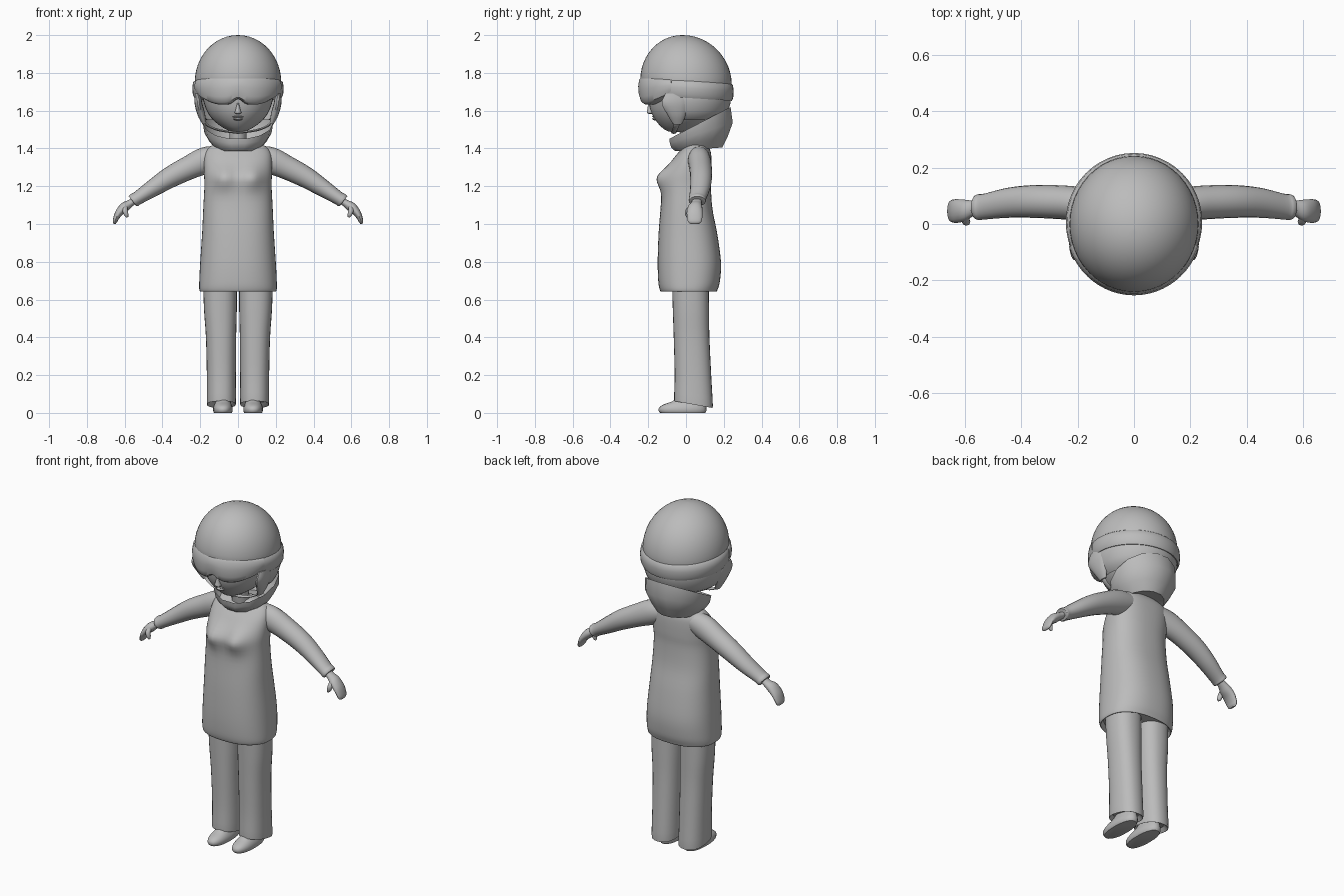
import bpy, bmesh, math
from mathutils import Vector as V

grey = bpy.data.materials.new("plain grey")
grey.diffuse_color = (0.5, 0.5, 0.5, 1)


def finish(name, bm, angle=50):
    bmesh.ops.remove_doubles(bm, verts=bm.verts, dist=1e-5)
    bmesh.ops.recalc_face_normals(bm, faces=bm.faces)
    me = bpy.data.meshes.new(name)
    bm.to_mesh(me)
    bm.free()
    me.materials.append(grey)
    ob = bpy.data.objects.new(name, me)
    bpy.context.collection.objects.link(ob)
    bpy.ops.object.select_all(action='DESELECT')
    ob.select_set(True)
    bpy.context.view_layer.objects.active = ob
    bpy.ops.object.shade_smooth_by_angle(angle=math.radians(angle))
    return ob


def smooth_rows(rows, steps):
    """Catmull-Rom interpolation between rows of numbers."""
    out = []
    for i in range(len(rows) - 1):
        p = [rows[max(0, min(len(rows) - 1, i + k))] for k in (-1, 0, 1, 2)]
        for s in range(steps):
            t = s / steps
            out.append([b + .5 * t * (c - a + t * (2*a - 5*b + 4*c - d + t * (3*(b - c) + d - a)))
                        for a, b, c, d in zip(*p)])
    return out + [list(rows[-1])]


def grid(name, pts, wrap=True, caps=(True, True), angle=50):
    """Skin rows of points."""
    bm = bmesh.new()
    vs = [[bm.verts.new(p) for p in row] for row in pts]
    n = len(vs[0])
    for a, b in zip(vs, vs[1:]):
        for j in range(n if wrap else n - 1):
            k = (j + 1) % n
            bm.faces.new((a[j], a[k], b[k], b[j]))
    if wrap and caps[0]:
        bm.faces.new(vs[0])
    if wrap and caps[1]:
        bm.faces.new(vs[-1])
    return finish(name, bm, angle)


def power(c, e):
    return math.copysign(abs(c) ** (2 / e), c)


def stack(name, rows, n=32, e=2, steps=1, caps=(True, True), bump=None, angle=50):
    """Upright body; each row is z, x centre, half width, front y, back y, slope of z along y."""
    pts = []
    for z, cx, rx, y0, y1, sl in smooth_rows(rows, steps):
        ring = []
        for j in range(n):
            a = 2 * math.pi * j / n
            y = (y0 + y1) / 2 + (y1 - y0) / 2 * power(math.sin(a), e)
            p = V((cx + rx * power(math.cos(a), e), y, z + sl * y))
            ring.append(bump(p) if bump else p)
        pts.append(ring)
    return grid(name, pts, caps=caps, angle=angle)


def tube(name, rows, s=1, n=16, steps=4):
    """Limb along x-z; each row is x, y, z, thickness radius, y radius."""
    rows = smooth_rows(rows, steps)
    pts = []
    for i, (x, y, z, r, ry) in enumerate(rows):
        a, b = rows[max(0, i - 1)], rows[min(len(rows) - 1, i + 1)]
        u = V((a[2] - b[2], 0, b[0] - a[0])).normalized()
        ring = []
        for j in range(n):
            t = 2 * math.pi * j / n
            p = V((x, y, z)) + u * r * math.cos(t) + V((0, ry * math.sin(t), 0))
            ring.append(V((p.x * s, p.y, p.z)))
        pts.append(ring)
    return grid(name, pts)


# coat with bust and hem
def bust(p):
    if p.y < 0.03:
        for c in (-.075, .075):
            p.y -= .045 * math.exp(-((p.x - c) / .06) ** 2 - ((p.z - 1.245) / .06) ** 2)
    return p

stack("coat", [
    (.665, 0, .185, -.115, .145, 0), (.642, 0, .198, -.13, .16, 0), (.655, 0, .205, -.14, .168, 0),
    (.70, 0, .205, -.147, .18, 0), (.80, 0, .2, -.15, .185, 0), (.95, 0, .19, -.145, .165, 0),
    (1.08, 0, .184, -.135, .14, 0), (1.2, 0, .178, -.125, .132, 0), (1.27, 0, .18, -.108, .135, 0),
    (1.34, 0, .18, -.07, .135, 0), (1.385, 0, .17, -.035, .13, 0), (1.415, 0, .14, -.01, .115, 0),
    (1.435, 0, .085, .01, .095, 0)], n=48, e=2.4, steps=4, bump=bust)

# neck and head
stack("neck", [(1.40, 0, .05, -.02, .09, 0), (1.46, 0, .045, -.03, .07, 0), (1.54, 0, .05, -.04, .08, 0)], n=20)
stack("head", [
    (1.488, 0, .015, -.08, -.02, 0), (1.495, 0, .05, -.105, .04, 0), (1.52, 0, .095, -.137, .10, 0),
    (1.56, 0, .14, -.168, .15, 0), (1.61, 0, .17, -.19, .18, 0), (1.68, 0, .19, -.2, .2, 0),
    (1.75, 0, .2, -.2, .2, 0)], n=36, steps=3)

# nose and lips
stack("nose", [(1.582, 0, .006, -.195, -.17, 0), (1.588, 0, .02, -.208, -.165, 0),
               (1.60, 0, .014, -.207, -.17, 0), (1.64, 0, .006, -.2, -.17, 0)], n=10, steps=2)
for nm, z, w in (("upper_lip", 1.568, .04), ("lower_lip", 1.556, .03)):
    stack(nm, [(z - .007, 0, w * .5, -.168, -.13, 0), (z, 0, w, -.18, -.12, 0),
               (z + .007, 0, w * .5, -.172, -.13, 0)], n=16, steps=2)

# helmet dome
dome = []
for i in range(13):
    t = math.pi / 2 * i / 12
    c = max(.004, math.cos(t))
    dome.append((1.75 + .25 * math.sin(t), 0, .229 * c, -.02 - .222 * c, -.02 + .262 * c, -.05 * (1 - i / 12)))
stack("helmet_dome", [(1.69, 0, .222, -.225, .232, -.06)] + dome, n=48)

# goggle strap around the helmet
stack("goggle_strap", [
    (1.67, 0, .215, -.215, .23, -.065), (1.668, 0, .23, -.228, .243, -.065), (1.685, 0, .239, -.234, .25, -.065),
    (1.72, 0, .242, -.238, .252, -.065), (1.75, 0, .238, -.238, .249, -.065),
    (1.76, 0, .226, -.23, .238, -.065)], n=48, caps=(False, False))


# helmet skirt behind the face
rows = []
for z, r in ((1.71, .222), (1.67, .226), (1.64, .224), (1.60, .212), (1.57, .196), (1.55, .17)):
    rows.append([V((r * math.sin(a), .005 + r * 1.03 * math.cos(a), z))
                 for a in (math.radians(-112 + 224 * j / 32) for j in range(33))])
grid("helmet_skirt", rows, wrap=False)

# goggles, with a notch over the nose
rows = []
for j in range(41):
    d = -72 + 144 * j / 40
    a, k = math.radians(d), abs(d)
    low = 1.632 + .03 * math.exp(-(k / 9) ** 2) + .06 * max(0, (k - 25) / 47) ** 1.6
    top = 1.775 - .012 * (k / 72) ** 2
    row = []
    for r, f in ((.17, 0), (.222, 0), (.24, .08), (.248, .3), (.25, .6), (.245, .9), (.235, 1), (.2, 1)):
        row.append(V((r * .97 * math.sin(a), -r * math.cos(a) - .003, low + (top - low) * f)))
    rows.append(row)
grid("goggles", rows, angle=45)

# hood lying open behind the neck
stack("hood", [
    (1.425, 0, .05, -.02, .1, 0), (1.39, 0, .115, -.06, .195, .08), (1.42, 0, .15, -.082, .225, .2),
    (1.455, 0, .178, -.09, .252, .33), (1.497, 0, .186, -.092, .24, .52)],
    n=14, caps=(True, False), angle=60)

for s, side in ((1, "left"), (-1, "right")):
    # ear guard and chin strap
    tube(side + "_ear_guard", [(.212, -.055, 1.69, .016, .055), (.21, -.06, 1.64, .02, .07),
         (.194, -.05, 1.58, .02, .05), (.178, -.045, 1.53, .01, .025)], s, n=14)
    tube(side + "_chin_strap", [(.182, -.045, 1.56, .006, .02), (.165, -.05, 1.525, .006, .016),
         (.10, -.06, 1.497, .006, .014), (0, -.065, 1.483, .006, .014)], s, n=8)

    # sleeve and cuff
    tube(side + "_sleeve", [
        (.09, .07, 1.36, .055, .05), (.17, .07, 1.338, .07, .06), (.26, .077, 1.298, .063, .06),
        (.36, .08, 1.247, .056, .058), (.45, .075, 1.19, .046, .053), (.53, .062, 1.138, .036, .046),
        (.55, .06, 1.126, .037, .046), (.558, .06, 1.12, .032, .042), (.553, .06, 1.124, .02, .03)], s, n=20)

    # hand and thumb
    tube(side + "_hand", [
        (.545, .058, 1.128, .018, .026), (.572, .055, 1.108, .02, .028), (.60, .048, 1.09, .026, .038),
        (.628, .046, 1.062, .021, .042), (.645, .046, 1.032, .015, .04), (.652, .046, 1.01, .011, .034),
        (.651, .046, 1.0, .004, .02)], s)
    tube(side + "_thumb", [
        (.595, .03, 1.098, .012, .014), (.598, .012, 1.075, .014, .015), (.592, .008, 1.05, .012, .013),
        (.585, .008, 1.036, .005, .006)], s, n=12, steps=3)

    # trouser leg with slanted hem
    c = s * .088
    stack(side + "_trouser_leg", [
        (.075, c, .06, -.04, .115, -.18), (.055, c, .073, -.058, .135, -.18), (.065, c, .077, -.063, .142, -.17),
        (.2, c, .077, -.06, .134, -.08), (.4, c * 1.02, .08, -.065, .124, 0),
        (.55, c * 1.06, .087, -.07, .122, 0), (.72, c * 1.08, .09, -.075, .12, 0)], n=28, e=2.3, steps=3)

    # shoe
    c = s * .08
    stack(side + "_shoe", [
        (0, c, .047, -.137, .102, 0), (.012, c, .052, -.145, .108, 0), (.03, c, .051, -.141, .108, 0),
        (.046, c, .045, -.115, .105, 0), (.06, c, .04, -.075, .1, 0), (.09, c, .036, -.03, .09, 0)],
        n=24, e=2.3, steps=2)
